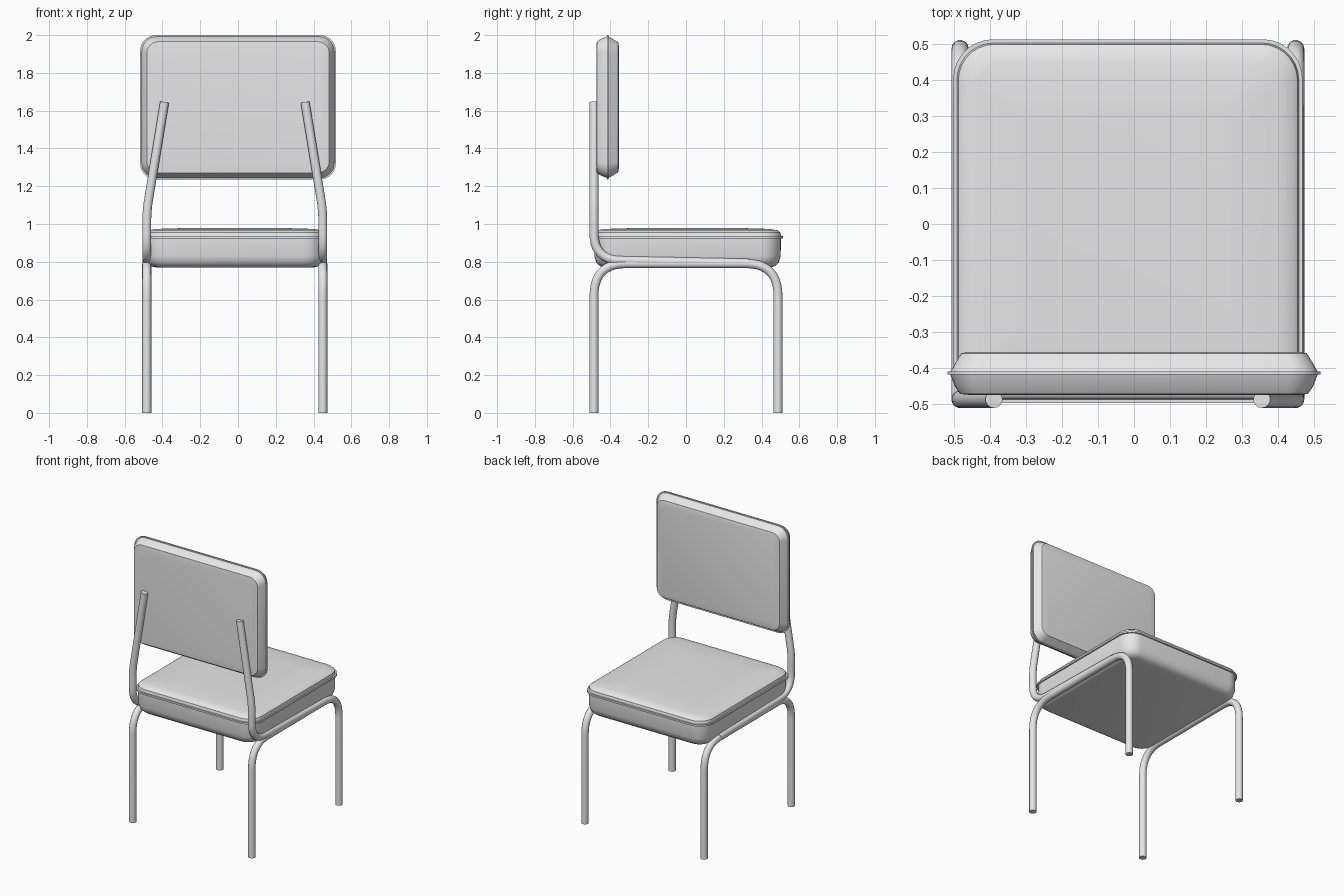
import bpy, bmesh, math
from mathutils import Vector

cube = bpy.data.objects.get("Cube")
if cube:
    bpy.data.objects.remove(cube, do_unlink=True)

grey = bpy.data.materials.new("light_grey")
grey.use_nodes = True
COLOUR = (0.8, 0.8, 0.8, 1)
grey.diffuse_color = COLOUR
grey.node_tree.nodes["Principled BSDF"].inputs["Base Color"].default_value = COLOUR

CENTRE_X = -0.017   # the frame and seat sit slightly off the backrest centre
TUBE = 0.024


def finish(obj):
    """Select the object and shade it smooth, keeping hard edges."""
    bpy.ops.object.select_all(action='DESELECT')
    obj.select_set(True)
    bpy.context.view_layer.objects.active = obj
    if obj.type == 'CURVE':
        bpy.ops.object.convert(target='MESH')
        obj = bpy.context.view_layer.objects.active
    bpy.ops.object.shade_smooth_by_angle(angle=math.radians(35))


def rounded_rect(half_u, half_v, radius, steps=7):
    """Outline of a rectangle with round corners."""
    pts = []
    for quarter, (su, sv) in enumerate(((1, 1), (-1, 1), (-1, -1), (1, -1))):
        for i in range(steps + 1):
            a = math.pi / 2 * (quarter + i / steps)
            pts.append((su * (half_u - radius) + radius * math.cos(a),
                        sv * (half_v - radius) + radius * math.sin(a)))
    return pts


def cushion(name, half_u, half_v, radius, profile, place):
    """Loft inset round rectangles along a profile of (inset, height)."""
    bm = bmesh.new()
    rings = []
    for inset, h in profile:
        outline = rounded_rect(half_u - inset, half_v - inset,
                               max(radius - inset * 0.7, 0.03))
        rings.append([bm.verts.new(place(u, v, h)) for u, v in outline])
    for low, high in zip(rings, rings[1:]):
        for i in range(len(low)):
            j = (i + 1) % len(low)
            bm.faces.new((low[i], low[j], high[j], high[i]))
    bm.faces.new(rings[0][::-1])
    bm.faces.new(rings[-1])
    bmesh.ops.recalc_face_normals(bm, faces=bm.faces)
    mesh = bpy.data.meshes.new(name)
    bm.to_mesh(mesh)
    bm.free()
    mesh.materials.append(grey)
    obj = bpy.data.objects.new(name, mesh)
    bpy.context.collection.objects.link(obj)
    finish(obj)


def tube(name, corners, bends):
    """Round tube through the corners, each inner corner bent softly."""
    pts = [Vector(c) for c in corners]
    path = [pts[0]]
    for before, p, after, bend in zip(pts, pts[1:], pts[2:], bends):
        a = p + (before - p).normalized() * bend
        b = p + (after - p).normalized() * bend
        for i in range(11):
            t = i / 10
            path.append(a * (1 - t) ** 2 + p * 2 * t * (1 - t) + b * t ** 2)
    path.append(pts[-1])
    curve = bpy.data.curves.new(name, 'CURVE')
    curve.dimensions = '3D'
    curve.bevel_depth = TUBE
    curve.bevel_resolution = 5
    curve.use_fill_caps = True
    spline = curve.splines.new('POLY')
    spline.points.add(len(path) - 1)
    for point, co in zip(spline.points, path):
        point.co = (*co, 1)
    curve.materials.append(grey)
    obj = bpy.data.objects.new(name, curve)
    bpy.context.collection.objects.link(obj)
    finish(obj)


# Seat cushion with a thin piping line and a softly crowned top
cushion("seat", 0.485, 0.505, 0.11,
        [(0.07, 0.77), (0.045, 0.775), (0.022, 0.795), (0.012, 0.83),
         (0.01, 0.924), (0, 0.924), (0, 0.936), (0.01, 0.936),
         (0.014, 0.955), (0.03, 0.967), (0.07, 0.974), (0.2, 0.978)],
        lambda u, v, h: (u + CENTRE_X, v + 0.008, h))

# Backrest panel with sloping rims that meet at a thin seam
cushion("backrest", 0.518, 0.382, 0.085,
        [(0.065, -0.475), (0.035, -0.472), (0.02, -0.45), (0.008, -0.418),
         (0, -0.418), (0, -0.41), (0.008, -0.41), (0.022, -0.385),
         (0.038, -0.359), (0.06, -0.355)],
        lambda u, v, h: (u, h, v + 1.618))

# Bent tube frame: a leg hoop and a back support on each side
for side, sign in (("left", 1), ("right", -1)):
    x = CENTRE_X + sign * 0.466
    top_x = CENTRE_X + sign * 0.372
    tube(side + "_leg_hoop",
         [(x, -0.487, 0), (x, -0.487, 0.79), (x, 0.487, 0.79), (x, 0.487, 0)],
         [0.17, 0.17])
    tube(side + "_back_support",
         [(top_x, -0.487, 1.645), (x, -0.487, 1.07), (x, -0.487, 0.81),
          (x, 0.33, 0.793)],
         [0.06, 0.14])
